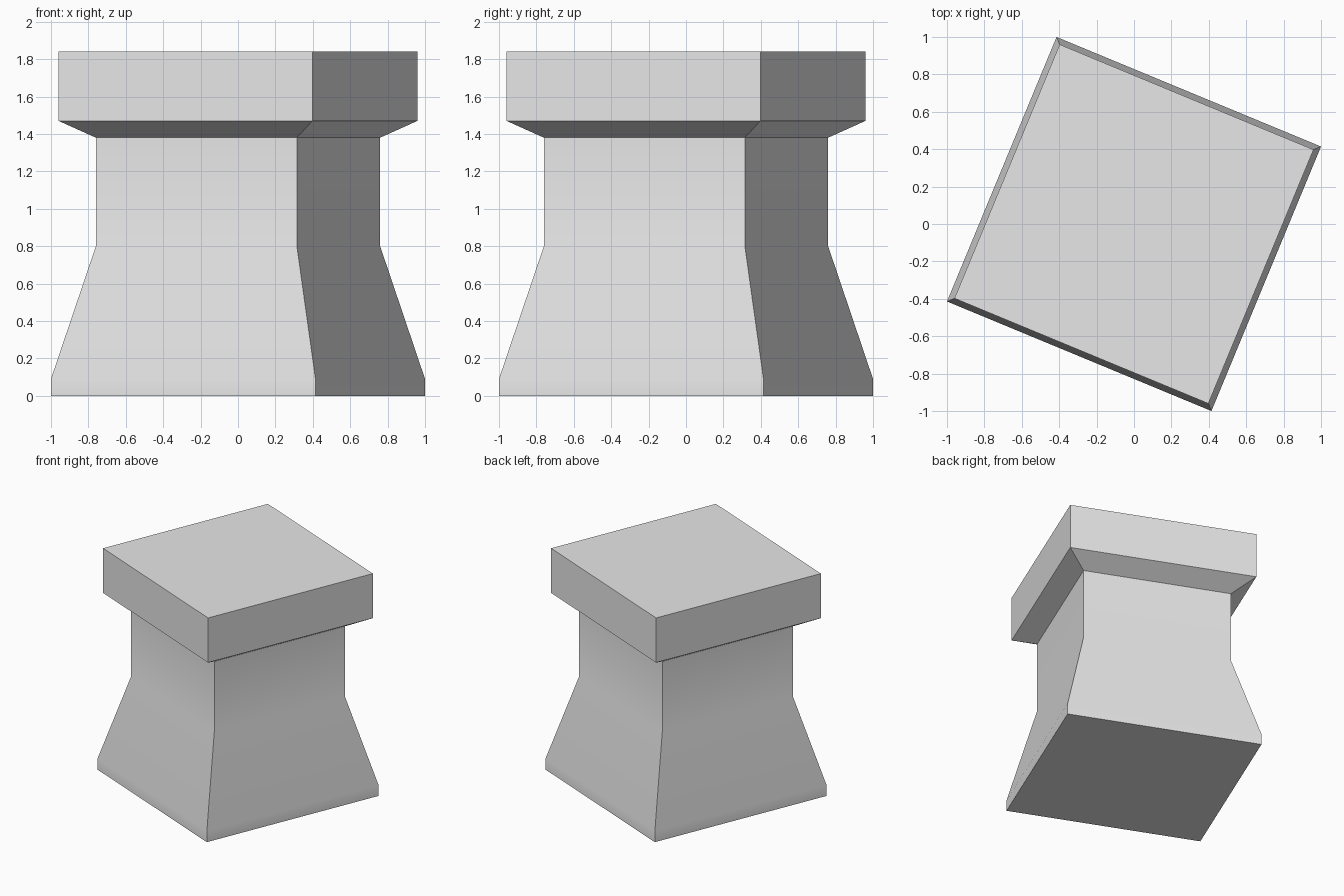
import bpy
import bmesh
from math import cos, sin, radians, hypot

cube = bpy.data.objects.get("Cube")
if cube:
    bpy.data.objects.remove(cube, do_unlink=True)

# Pale grey stone
STONE = (0.8, 0.8, 0.8, 1.0)
stone = bpy.data.materials.new("pale_grey_stone")
stone.use_nodes = True
stone.diffuse_color = STONE
stone.node_tree.nodes["Principled BSDF"].inputs["Base Color"].default_value = STONE

TURN = radians(22.5)   # the square plan is turned about the vertical axis

# Outline from the foot up: half extent and height
PROFILE = [
    (1.00, 0.00),   # foot
    (1.00, 0.09),   # top of the plinth band
    (0.76, 0.80),   # end of the flare
    (0.76, 1.38),   # neck
    (0.96, 1.47),   # underside of the cap
    (0.96, 1.84),   # top of the cap
]


def square_ring(bm, extent, z):
    radius = extent / cos(TURN)
    angles = [TURN + radians(90 * i) for i in range(4)]
    return [bm.verts.new((radius * cos(a), radius * sin(a), z)) for a in angles]


# Pedestal: stacked square rings, bridged and closed at both ends
bm = bmesh.new()
rings = [square_ring(bm, e, z) for e, z in PROFILE]
for low, high in zip(rings, rings[1:]):
    for i in range(4):
        j = (i + 1) % 4
        bm.faces.new((low[i], low[j], high[j], high[i]))
bm.faces.new(rings[0][::-1])
bm.faces.new(rings[-1])
bmesh.ops.recalc_face_normals(bm, faces=bm.faces)

mesh = bpy.data.meshes.new("pedestal")
bm.to_mesh(mesh)
bm.free()
mesh.materials.append(stone)
pedestal = bpy.data.objects.new("pedestal", mesh)
bpy.context.collection.objects.link(pedestal)

# Soft flare, crisp corners
bpy.ops.object.select_all(action="DESELECT")
pedestal.select_set(True)
bpy.context.view_layer.objects.active = pedestal
bpy.ops.object.shade_smooth_by_angle(angle=radians(30))
